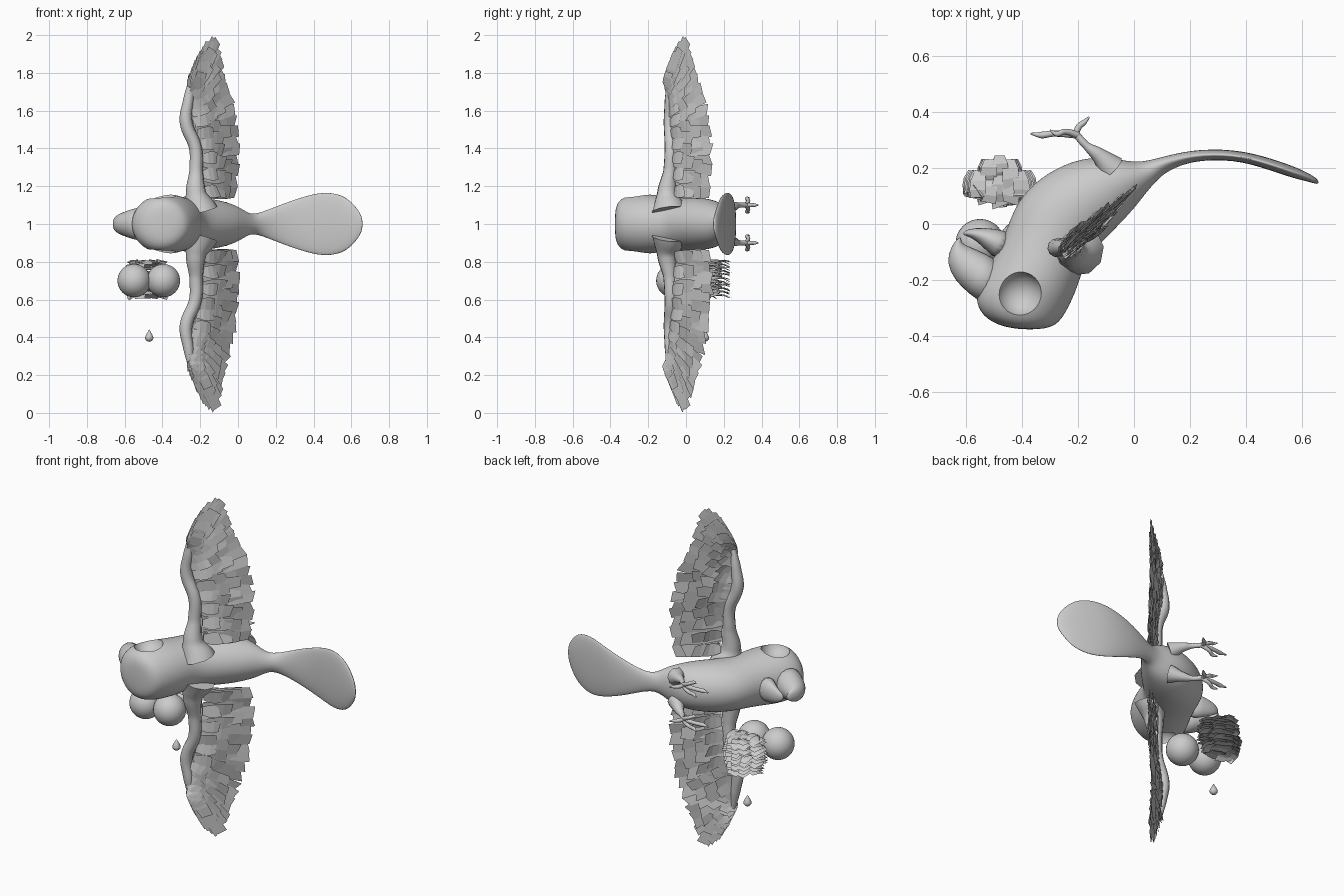
import bpy, bmesh, math, random
from mathutils import Vector as V

if "Cube" in bpy.data.objects:
    bpy.data.objects.remove(bpy.data.objects["Cube"])

random.seed(4)
grey = bpy.data.materials.new("plain grey")
grey.diffuse_color = (0.6, 0.6, 0.6, 1)
grey.use_nodes = True
grey.node_tree.nodes["Principled BSDF"].inputs["Base Color"].default_value = grey.diffuse_color


def finish(name, bm, smooth=True, levels=0):
    bmesh.ops.recalc_face_normals(bm, faces=bm.faces)
    me = bpy.data.meshes.new(name)
    bm.to_mesh(me)
    bm.free()
    me.materials.append(grey)
    ob = bpy.data.objects.new(name, me)
    bpy.context.collection.objects.link(ob)
    for p in me.polygons:
        p.use_smooth = smooth
    if levels:
        ob.modifiers.new("smooth", "SUBSURF").levels = levels
        ob.modifiers["smooth"].render_levels = levels
    return ob


def loft(name, sections, n=20, levels=1):
    """Oval rings, each from a belly point, a back point and a half width."""
    bm = bmesh.new()
    rings = []
    for ax, ay, bx, by, hz in sections:
        a, b = V((ax, ay, 1)), V((bx, by, 1))
        mid, half = (a + b) / 2, (a - b) / 2 * 1.01
        rings.append([bm.verts.new(mid + half * math.cos(t) + V((0, 0, hz * 1.02 * math.sin(t))))
                      for t in (math.tau * i / n for i in range(n))])
    for r, q in zip(rings, rings[1:]):
        for i in range(n):
            bm.faces.new((r[i], r[(i + 1) % n], q[(i + 1) % n], q[i]))
    bm.faces.new(rings[0])
    bm.faces.new(rings[-1])
    return finish(name, bm, True, levels)


def limb(name, pts, side):
    """Tapered round tube through (x, y, height from middle, radius)."""
    cu = bpy.data.curves.new(name, "CURVE")
    cu.dimensions = "3D"
    cu.bevel_depth, cu.bevel_resolution, cu.resolution_u = 1, 3, 8
    cu.use_fill_caps = True
    sp = cu.splines.new("BEZIER")
    sp.bezier_points.add(len(pts) - 1)
    for bp, (x, y, z, r) in zip(sp.bezier_points, pts):
        bp.co, bp.radius = (x, y, 1 + side * z), r
        bp.handle_left_type = bp.handle_right_type = "AUTO"
    cu.materials.append(grey)
    ob = bpy.data.objects.new(name, cu)
    bpy.context.collection.objects.link(ob)


def ball(name, c, r):
    bm = bmesh.new()
    bmesh.ops.create_uvsphere(bm, u_segments=32, v_segments=20, radius=r)
    bmesh.ops.translate(bm, verts=bm.verts, vec=c)
    return finish(name, bm)


def feather(bm, root, tip, width, normal, bend=0.0):
    """Thin blunt plate with a ragged, slanted end."""
    along = tip - root
    across = along.cross(normal).normalized()
    slant = random.uniform(-0.2, 0.2) * width
    prev = None
    for t, w in ((0, 0.6), (0.35, 0.95), (0.7, 1.0), (1, 0.85)):
        c = root + along * t + normal * bend * math.sin(math.pi * t)
        row = [bm.verts.new(c + across * s * w * width / 2
                            + along.normalized() * s * slant * t) for s in (-1, 1)]
        if prev:
            bm.faces.new((prev[0], prev[1], row[1], row[0]))
        prev = row


# body from the crown of the head to the tip of the tail
body = loft("body_and_tail", [
    (-.44, -.375, -.36, -.378, .07), (-.53, -.345, -.285, -.37, .125),
    (-.57, -.28, -.25, -.33, .15), (-.555, -.21, -.21, -.25, .16),
    (-.50, -.12, -.185, -.17, .15), (-.455, -.02, -.16, -.11, .14),
    (-.42, .08, -.105, -.055, .138), (-.34, .165, -.045, .005, .138),
    (-.22, .23, .005, .06, .125), (-.10, .243, .05, .12, .10),
    (.0, .217, .09, .165, .055), (.07, .23, .13, .195, .05),
    (.20, .267, .215, .228, .095), (.36, .268, .36, .23, .15),
    (.48, .238, .47, .198, .172), (.58, .203, .57, .163, .145),
    (.635, .176, .63, .15, .08), (.662, .155, .658, .14, .035)], levels=2)

# hollow eye sockets
for s in (-1, 1):
    cutter = ball("socket_cutter", (-.41, -.25, 1 + s * .17), .082)
    cutter.hide_render = True
    cutter.hide_set(True)
    m = body.modifiers.new("socket", "BOOLEAN")
    m.operation, m.solver, m.object = "DIFFERENCE", "EXACT", cutter
dg = bpy.context.evaluated_depsgraph_get()
cut = bpy.data.meshes.new_from_object(body.evaluated_get(dg))
body.modifiers.clear()
body.data = cut
for ob in [o for o in bpy.data.objects if o.name.startswith("socket_cutter")]:
    bpy.data.objects.remove(ob)
bpy.context.view_layer.objects.active = body
body.select_set(True)
bpy.ops.object.shade_smooth_by_angle(angle=math.radians(40))

# open beak
loft("upper_beak", [
    (-.46, -.14, -.53, -.30, .10), (-.53, -.105, -.59, -.25, .08),
    (-.575, -.085, -.64, -.205, .062), (-.61, -.072, -.672, -.14, .046),
    (-.618, -.058, -.655, -.08, .03), (-.617, -.047, -.628, -.048, .012)], 14)
loft("lower_beak", [
    (-.42, -.03, -.48, -.15, .085), (-.50, -.015, -.54, -.08, .06),
    (-.57, -.012, -.585, -.045, .038), (-.61, -.025, -.615, -.04, .012)], 14)

# wing feathers fan from root line to tip line
ROOTS = [(-.19, -.05, .17), (-.20, -.06, .36), (-.23, -.07, .50), (-.26, -.08, .60),
         (-.26, -.09, .67), (-.25, -.09, .71), (-.25, -.09, .72), (-.25, -.095, .72)]
TIPS = [(.0, .135, .17), (.01, .14, .36), (.0, .13, .52), (-.045, .09, .72),
        (-.08, .045, .87), (-.11, .0, .985), (-.16, -.03, .96), (-.21, -.06, .86)]


def at(line, u):
    f = u * (len(line) - 1)
    i = min(int(f), len(line) - 2)
    return V(line[i]).lerp(V(line[i + 1]), f - i)


flat = V((.64, -.77, 0))
for s, side in ((1, "upper"), (-1, "lower")):
    bm = bmesh.new()
    for count, reach, width, lift in ((24, 1.0, .075, 0), (20, .8, .075, .010), (20, .8, .075, -.010),
                                      (18, .58, .075, .020), (18, .58, .07, -.018),
                                      (16, .35, .07, .028), (16, .35, .07, -.024)):
        for k in range(count):
            u = k / (count - 1)
            a, b = at(ROOTS, u), at(TIPS, u)
            b = a.lerp(b, reach * random.uniform(.93, 1.01))
            n = (flat + V((0, 0, random.uniform(-.15, .25)))).normalized()
            d = n * (lift + random.uniform(-.004, .004))
            feather(bm, a + d * .5, b + d, width * (1 - .25 * u), n, .008)
    if s < 0:
        bmesh.ops.scale(bm, vec=(1, 1, -1), verts=bm.verts)
    bmesh.ops.translate(bm, verts=bm.verts, vec=(0, 0, 1))
    finish(side + "_wing_feathers", bm, False)

    # wing arm
    limb(side + "_wing_arm", [
        (-.20, -.09, .07, .095), (-.222, -.10, .16, .055), (-.222, -.085, .28, .036),
        (-.225, -.08, .40, .034), (-.275, -.085, .54, .034), (-.262, -.085, .66, .028),
        (-.245, -.085, .78, .012)], s)

    # leg and toes
    limb(side + "_leg", [(-.08, .20, .07, .05), (-.125, .245, .09, .028), (-.17, .28, .10, .014),
                         (-.205, .318, .10, .013)], s)
    for i, toe in enumerate((
            [(-.20, .318, .10, .013), (-.29, .323, .10, .011), (-.33, .318, .10, .012), (-.37, .323, .10, .003)],
            [(-.20, .318, .10, .013), (-.25, .33, .125, .010), (-.275, .322, .135, .010), (-.30, .335, .14, .003)],
            [(-.20, .318, .10, .013), (-.25, .33, .075, .010), (-.275, .322, .065, .010), (-.30, .335, .06, .003)],
            [(-.21, .318, .10, .012), (-.195, .35, .10, .011), (-.18, .362, .10, .010), (-.16, .383, .10, .003)])):
        limb(f"{side}_toe_{i + 1}", toe, s)

# loose eyeballs
ball("eyeball_left", (-.55, -.07, .70), .088)
ball("eyeball_right", (-.395, -.07, .70), .088)

# loose tuft of stacked plumes
bm = bmesh.new()
for k in range(11):
    z = .615 + .018 * k
    dome = 1 - .25 * abs(k - 5) / 5
    for j in range(5):
        f = (j - 2) / 2
        arch = .245 - .055 * f * f
        for y0, y1 in ((arch, arch - .09), (arch - .07, .07 + .03 * f * f)):
            n = V((.25 * f, random.uniform(-.2, .2), 1)).normalized()
            jit = random.uniform(-.012, .012)
            feather(bm, V((-.48 + f * .095 * dome, y0, z + jit)),
                    V((-.48 + f * .105 * dome, y1 + jit, z - jit)), .06, n, .012)
finish("plume_tuft", bm, False)

# teardrop
bm = bmesh.new()
prof = [(0, .376), (.012, .38), (.021, .39), (.022, .40), (.016, .415), (.008, .428), (0, .442)]
vs = [bm.verts.new((r, 0, z)) for r, z in prof]
es = [bm.edges.new(e) for e in zip(vs, vs[1:])]
bmesh.ops.spin(bm, geom=vs + es, cent=(0, 0, 0), axis=(0, 0, 1), angle=math.tau, steps=16)
bmesh.ops.remove_doubles(bm, verts=bm.verts, dist=.0002)
bmesh.ops.translate(bm, verts=bm.verts, vec=(-.47, .10, 0))
finish("teardrop", bm)
